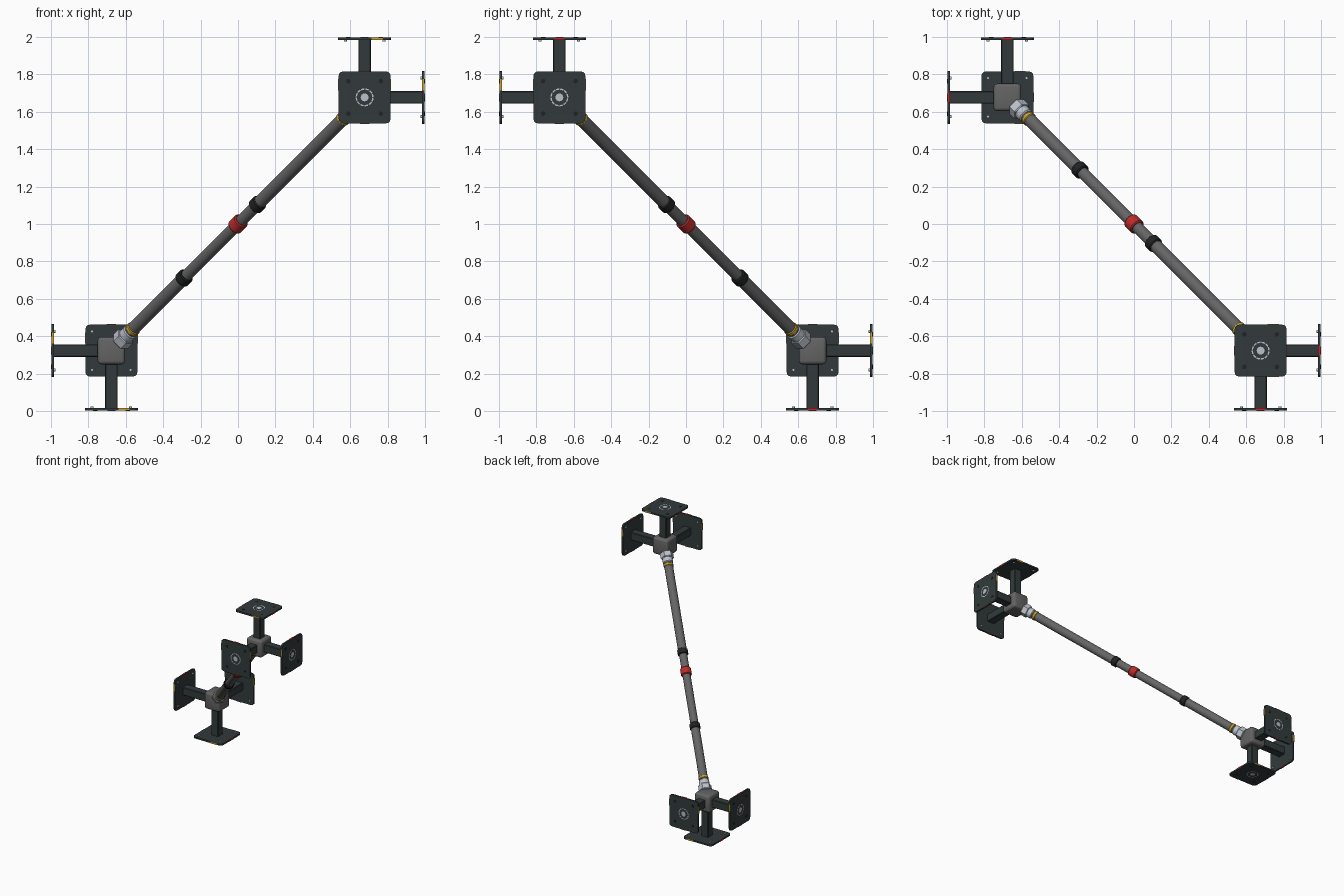
import bpy, bmesh, math
from mathutils import Matrix, Vector

if "Cube" in bpy.data.objects:
    bpy.data.objects.remove(bpy.data.objects["Cube"])


def material(name, r, g, b):
    m = bpy.data.materials.new(name)
    m.diffuse_color = (r, g, b, 1)
    m.use_nodes = True
    m.node_tree.nodes["Principled BSDF"].inputs["Base Color"].default_value = m.diffuse_color
    return m


DARK = material("dark_slate", 0.032, 0.042, 0.043)
BLACK = material("near_black", 0.014, 0.016, 0.017)
GREY = material("tube_grey", 0.13, 0.13, 0.133)
HUB = material("hub_grey", 0.13, 0.127, 0.127)
SILVER = material("silver", 0.50, 0.54, 0.60)
YELLOW = material("yellow", 0.60, 0.36, 0.03)
RED = material("red", 0.50, 0.025, 0.022)


def finish(name, bm, mat, matrix, smooth=True):
    bm.transform(matrix)
    bmesh.ops.recalc_face_normals(bm, faces=bm.faces[:])
    me = bpy.data.meshes.new(name)
    bm.to_mesh(me)
    bm.free()
    me.materials.append(mat)
    ob = bpy.data.objects.new(name, me)
    bpy.context.collection.objects.link(ob)
    if smooth:
        bpy.ops.object.select_all(action='DESELECT')
        ob.select_set(True)
        bpy.context.view_layer.objects.active = ob
        bpy.ops.object.shade_smooth_by_angle(angle=math.radians(35))
    return ob


def add_box(bm, centre, size):
    m = Matrix.Translation(centre) @ Matrix.Diagonal((*size, 1))
    return bmesh.ops.create_cube(bm, size=1, matrix=m)['verts']


def add_disc(bm, x, y, z, radius, depth, seg=20):
    bmesh.ops.create_cone(bm, cap_ends=True, segments=seg, radius1=radius, radius2=radius,
                          depth=depth, matrix=Matrix.Translation((x, y, z)))


def lathe(name, profile, mat, matrix, seg=32):
    """Closed turned part: profile is (radius, distance along local z)."""
    bm = bmesh.new()
    rings = [[bm.verts.new((r * math.cos(2 * math.pi * i / seg),
                            r * math.sin(2 * math.pi * i / seg), t)) for i in range(seg)]
             for r, t in profile]
    for a, b in zip(rings, rings[1:]):
        for i in range(seg):
            j = (i + 1) % seg
            bm.faces.new((a[i], a[j], b[j], b[i]))
    bm.faces.new(rings[0])
    bm.faces.new(rings[-1])
    return finish(name, bm, mat, matrix)


def band(name, t, radius, width, mat, matrix, seg=32):
    h, c = width / 2, min(0.006, width / 4)
    lathe(name, [(radius - c, t - h), (radius, t - h + c), (radius, t + h - c), (radius - c, t + h)],
          mat, matrix, seg)


CORNERS = [(sx, sy) for sx in (-1, 1) for sy in (-1, 1)]
HUB_D, PLATE_H, PLATE_T = 0.677, 0.139, 0.014
TOP = 1.0 - HUB_D - 0.002            # outer plate face measured from hub centre
MID = TOP - PLATE_T / 2


def foot(prefix, matrix):
    """Arm and square pad; local z points outward, local x is the marker side."""
    bm = bmesh.new()
    vs = add_box(bm, (0, 0, (0.06 + TOP - PLATE_T) / 2), (0.068, 0.068, TOP - PLATE_T - 0.06))
    bmesh.ops.bevel(bm, geom=[e for e in bm.edges if abs(e.verts[0].co.z - e.verts[1].co.z) > 0.1],
                    offset=0.004, segments=1, affect='EDGES')
    finish(prefix + "_arm", bm, DARK, matrix, False)

    # pad with rounded corners
    bm = bmesh.new()
    add_box(bm, (0, 0, MID), (2 * PLATE_H, 2 * PLATE_H, PLATE_T))
    up = [e for e in bm.edges if abs(e.verts[0].co.z - e.verts[1].co.z) > 0.001]
    bmesh.ops.bevel(bm, geom=up, offset=0.025, segments=3, profile=0.5, affect='EDGES')
    finish(prefix + "_pad", bm, DARK, matrix)

    # outer recess discs and inner bolts
    bm = bmesh.new()
    for sx, sy in CORNERS:
        add_disc(bm, sx * 0.087, sy * 0.087, TOP, 0.012, 0.003)
    finish(prefix + "_pad_sockets", bm, BLACK, matrix)
    bm = bmesh.new()
    for sx, sy in CORNERS:
        add_disc(bm, sx * 0.103, sy * 0.103, TOP - PLATE_T - 0.004, 0.008, 0.01, 12)
    finish(prefix + "_pad_bolts", bm, SILVER, matrix)

    # dashed target ring and centre disc
    bm = bmesh.new()
    add_disc(bm, 0, 0, TOP, 0.021, 0.004, 24)
    for k in range(12):
        rows = []
        for s in range(4):
            a = math.radians(30 * k + 8 * s)
            rows.append([bm.verts.new((r * math.cos(a), r * math.sin(a), TOP + 0.002))
                         for r in (0.041, 0.048)])
        for p, q in zip(rows, rows[1:]):
            bm.faces.new((p[0], p[1], q[1], q[0]))
    finish(prefix + "_pad_target", bm, SILVER, matrix, False)

    # edge markers
    for label, mat, boxes in (
            ("yellow", YELLOW, [((0.068, s * PLATE_H, MID), (0.06, 0.005, PLATE_T)) for s in (-1, 1)]),
            ("red", RED, [((s * PLATE_H, 0, MID), (0.005, 0.05, PLATE_T)) for s in (-1, 1)])):
        bm = bmesh.new()
        for c, size in boxes:
            add_box(bm, c, size)
        finish(prefix + "_" + label + "_markers", bm, mat, matrix, False)


# two hubs at opposite corners, three feet each
for name, s in (("lower", -1), ("upper", 1)):
    centre = Vector((s * HUB_D, -s * HUB_D, 1 + s * HUB_D))
    bm = bmesh.new()
    add_box(bm, (0, 0, 0), (0.146, 0.146, 0.146))
    bmesh.ops.bevel(bm, geom=bm.edges[:], offset=0.018, segments=3, profile=0.5, affect='EDGES')
    finish(name + "_hub", bm, HUB, Matrix.Translation(centre))
    for tag, n, u in (("side", (s, 0, 0), (0, 0, 1)),
                      ("face", (0, -s, 0), (0, 0, 1)),
                      ("level", (0, 0, s), (1, 0, 0))):
        n, u = Vector(n), Vector(u)
        rot = Matrix((u, n.cross(u), n)).transposed().to_4x4()
        foot(name + "_" + tag, Matrix.Translation(centre) @ rot)

# diagonal telescopic strut; local z runs from lower hub to upper hub
AXIS = Vector((1, -1, 1)).normalized()
STRUT = Matrix.Translation((0, 0, 1)) @ AXIS.to_track_quat('Z', 'Y').to_matrix().to_4x4()
lathe("lower_tube", [(0.035, -1.06), (0.035, -0.50)], GREY, STRUT)
lathe("middle_tube", [(0.032, -0.50), (0.032, 0.18)], GREY, STRUT)
lathe("upper_tube", [(0.035, 0.18), (0.035, 1.06)], GREY, STRUT)
band("lower_collar", -0.50, 0.042, 0.05, BLACK, STRUT)
band("upper_collar", 0.18, 0.042, 0.05, BLACK, STRUT)
band("centre_band", 0.0, 0.043, 0.065, RED, STRUT)
for name, s in (("lower", -1), ("upper", 1)):
    band(name + "_yellow_band", s * 0.975, 0.039, 0.028, YELLOW, STRUT)
    band(name + "_neck", s * 1.02, 0.041, 0.05, SILVER, STRUT)
    band(name + "_hex_nut", s * 1.065, 0.053, 0.055, SILVER, STRUT, 6)
